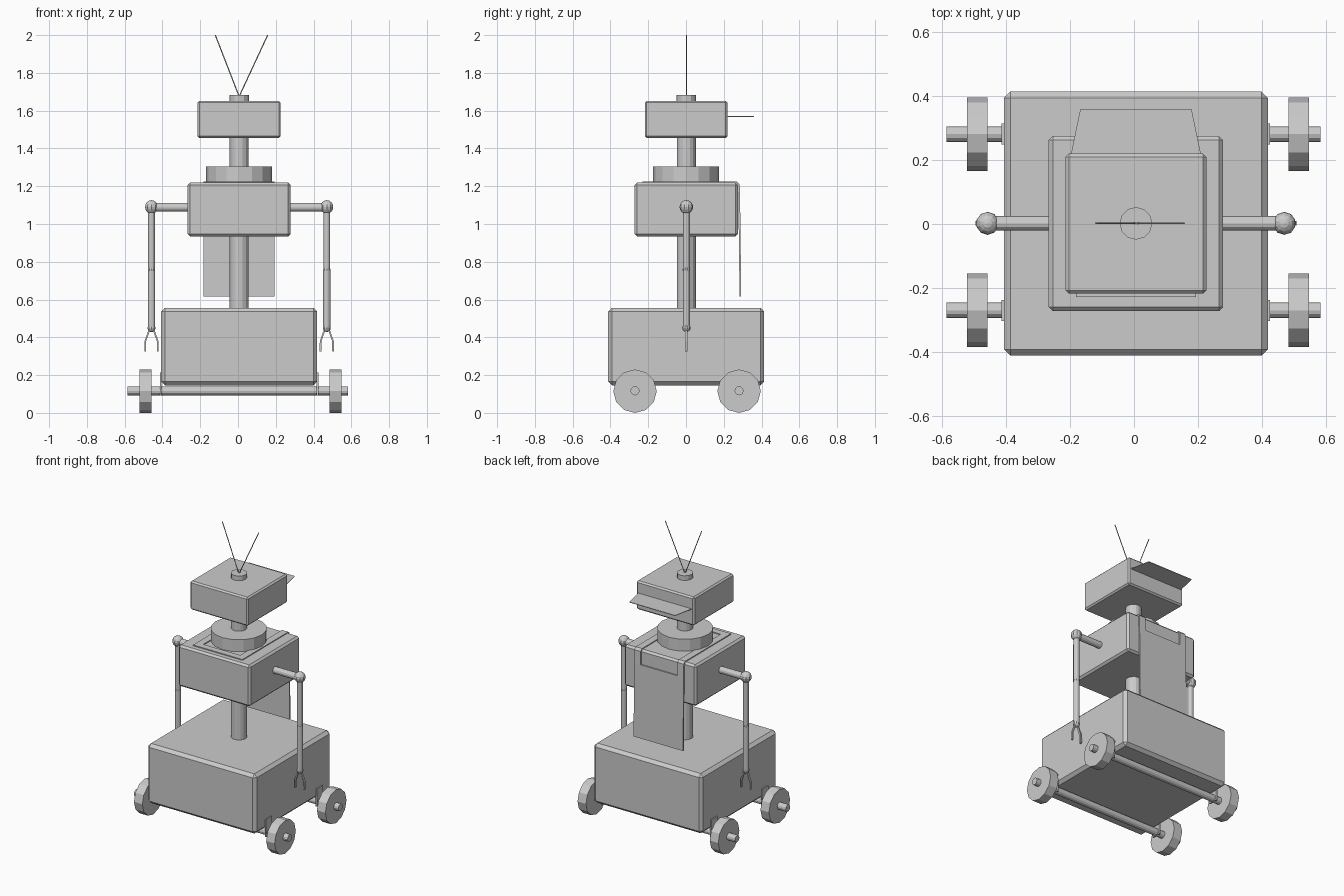
import bpy, bmesh, math
from mathutils import Vector

if "Cube" in bpy.data.objects:
    bpy.data.objects.remove(bpy.data.objects["Cube"])

CX = 0.006  # body centre line


def finish(name, bm, smooth=False):
    bmesh.ops.recalc_face_normals(bm, faces=bm.faces)
    me = bpy.data.meshes.new(name)
    bm.to_mesh(me)
    bm.free()
    ob = bpy.data.objects.new(name, me)
    bpy.context.collection.objects.link(ob)
    return ob


def box(name, x, y, z, bevel=0.0):
    """Box from (min, max) ranges, with optional chamfered edges."""
    bm = bmesh.new()
    bmesh.ops.create_cube(bm, size=1)
    for v in bm.verts:
        v.co = Vector([r[0] if c < 0 else r[1] for c, r in zip(v.co, (x, y, z))])
    if bevel:
        bmesh.ops.bevel(bm, geom=bm.edges[:], offset=bevel, segments=1, affect='EDGES')
    return finish(name, bm)


def rod(name, a, b, r, sides=12, r2=None):
    """Capped cylinder between two points."""
    a, b = Vector(a), Vector(b)
    bm = bmesh.new()
    bmesh.ops.create_cone(bm, cap_ends=True, segments=sides, radius1=r,
                          radius2=r if r2 is None else r2, depth=(b - a).length)
    ob = finish(name, bm)
    ob.rotation_mode = 'QUATERNION'
    ob.rotation_quaternion = (b - a).to_track_quat('Z', 'Y')
    ob.location = (a + b) / 2
    return ob


def ball(name, c, r):
    bm = bmesh.new()
    bmesh.ops.create_uvsphere(bm, u_segments=10, v_segments=8, radius=r)
    ob = finish(name, bm)
    ob.location = c
    return ob


# Body blocks
box("base", (CX - 0.413, CX + 0.413), (-0.412, 0.414), (0.146, 0.556), 0.02)
box("torso", (CX - 0.273, CX + 0.273), (-0.272, 0.275), (0.935, 1.219), 0.013)
box("head", (CX - 0.22, CX + 0.22), (-0.218, 0.22), (1.455, 1.652), 0.01)

# Spine, collar and cap
rod("waist_post", (CX, 0.002, 0.5), (CX, 0.002, 0.98), 0.05, 16)
rod("neck_post", (CX, 0.002, 1.2), (CX, 0.002, 1.48), 0.05, 16)
rod("collar", (CX, 0, 1.222), (CX, 0, 1.304), 0.175, 16)
rod("head_cap", (CX, 0.002, 1.64), (CX, 0.002, 1.684), 0.051, 12)

# Antennas
for x in (-0.12, 0.157):
    rod("antenna", (CX, 0.002, 1.675), (x, 0.002, 2.0), 0.003, 6)

# Brim on the back of the head
bm = bmesh.new()
bm.faces.new([bm.verts.new((CX + x, y, 1.571)) for x, y in
              ((-0.205, 0.21), (0.205, 0.21), (0.174, 0.359), (-0.174, 0.359))])
brim = finish("brim", bm)
brim.modifiers.new("thickness", 'SOLIDIFY').thickness = 0.004

# Poncho: draped strip with a neck hole that runs over the back edge
path = [(-0.229, 1.221), (-0.185, 1.221), (0.268, 1.221), (0.28, 1.209),
        (0.282, 1.12), (0.288, 0.617)]
cols = [-0.188, -0.14, 0.14, 0.188]
bm = bmesh.new()
grid = [[bm.verts.new((CX + x, y, z)) for x in cols] for y, z in path]
for i in range(len(path) - 1):
    for j in range(3):
        if j == 1 and i in (1, 2, 3):
            continue
        bm.faces.new((grid[i][j], grid[i][j + 1], grid[i + 1][j + 1], grid[i + 1][j]))
cape = finish("cape", bm)
thick = cape.modifiers.new("thickness", 'SOLIDIFY')
thick.thickness = 0.009
thick.offset = 0

# Axles and wheels
for y in (-0.27, 0.281):
    rod("axle", (-0.586, y, 0.117), (0.583, y, 0.117), 0.024, 12)
    for x in (-0.49, 0.516):
        rod("wheel", (x - 0.032, y, 0.115), (x + 0.032, y, 0.115), 0.115, 12)
    for s in (-1, 1):
        x = CX + s * 0.415
        box("axle_bracket", (x - 0.005, x + 0.005), (y - 0.033, y + 0.033), (0.093, 0.215))

# Arms with two-finger grippers
for s in (-1, 1):
    ax, ay = CX + s * 0.464, 0.002
    rod("shoulder_bar", (CX + s * 0.25, ay, 1.088), (ax, ay, 1.088), 0.023, 12)
    ball("shoulder_ball", (ax, ay, 1.09), 0.036)
    rod("upper_arm", (ax, ay, 1.08), (ax, ay, 0.755), 0.018, 12)
    ball("elbow", (ax, ay, 0.758), 0.02)
    rod("forearm", (ax, ay, 0.76), (ax, ay, 0.45), 0.019, 12)
    ball("wrist", (ax, ay, 0.45), 0.022)
    for f in (-1, 1):
        bm = bmesh.new()
        pts = [(0.01, 0.445), (0.033, 0.38), (0.034, 0.325)]
        rows = [[bm.verts.new((ax + f * (px + dx), ay + dy, pz)) for dx, dy in
                 ((-0.005, -0.007), (0.004, -0.007), (0.004, 0.007), (-0.005, 0.007))]
                for px, pz in pts]
        for r0, r1 in zip(rows, rows[1:]):
            for k in range(4):
                bm.faces.new((r0[k], r0[(k + 1) % 4], r1[(k + 1) % 4], r1[k]))
        bm.faces.new(rows[0])
        bm.faces.new(rows[-1])
        finish("gripper_finger", bm)
